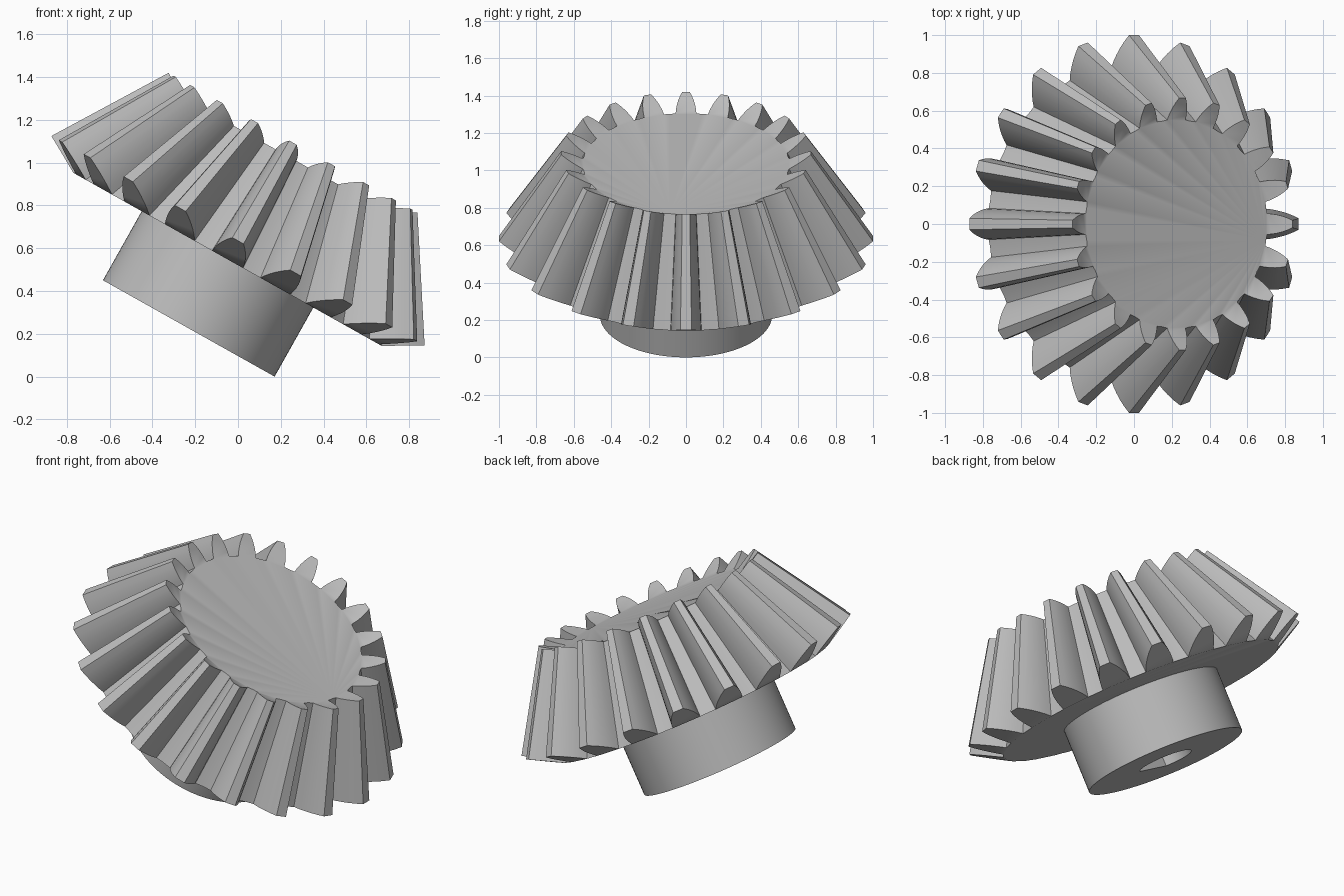
import bpy, bmesh, math
from mathutils import Vector

cube = bpy.data.objects.get("Cube")
if cube:
    bpy.data.objects.remove(cube, do_unlink=True)

TEETH = 20
ROOT_R, TIP_R, TIP_RISE = 0.826, 1.0, 0.10    # large end of the teeth
APEX, SHRINK = 1.677, 0.667                   # pitch cone apex, small end scale
HUB_R, HUB_H, BORE_R = 0.46, 0.37, 0.155
TILT = math.radians(29.3)
BASE = Vector((-0.23, 0, 0.225))

steel = bpy.data.materials.new("steel grey")
steel.use_nodes = True
GREY = (0.5, 0.5, 0.5, 1)
steel.diffuse_color = GREY
steel.node_tree.nodes["Principled BSDF"].inputs["Base Color"].default_value = GREY


def finish(bm, name):
    """Turn a bmesh into a smooth shaded object lying on the tilted axis."""
    bmesh.ops.recalc_face_normals(bm, faces=bm.faces)
    mesh = bpy.data.meshes.new(name)
    bm.to_mesh(mesh)
    bm.free()
    mesh.materials.append(steel)
    obj = bpy.data.objects.new(name, mesh)
    bpy.context.collection.objects.link(obj)
    obj.location = BASE
    obj.rotation_euler = (0, TILT, 0)
    bpy.ops.object.select_all(action='DESELECT')
    obj.select_set(True)
    bpy.context.view_layer.objects.active = obj
    bpy.ops.object.shade_smooth_by_angle(angle=math.radians(30))
    return obj


def strip(bm, a, b):
    """Join two closed rings with quads."""
    for i in range(len(a)):
        j = (i + 1) % len(a)
        bm.faces.new((a[i], a[j], b[j], b[i]))


# Toothed wheel: one flank (height share, half width), mirrored and repeated
flank = [(0, 0.083), (0.2, 0.08), (0.4, 0.073), (0.6, 0.063), (0.8, 0.049), (1, 0.03)]
tooth = [(h, -w) for h, w in flank] + [(h, w) for h, w in reversed(flank)]
bm = bmesh.new()
rings = []
for scale in (1, SHRINK):
    ring, roots = [], []
    for k in range(TEETH):
        a = math.tau * k / TEETH
        out = Vector((math.cos(a), math.sin(a), 0))
        side = Vector((-out.y, out.x, 0))
        verts = []
        for h, w in tooth:
            p = out * (ROOT_R + (TIP_R - ROOT_R) * h) + side * w
            p.z = HUB_H + APEX - (APEX - TIP_RISE * h) * scale
            verts.append(bm.verts.new((p.x * scale, p.y * scale, p.z)))
        bm.faces.new(verts)                    # end face of the tooth
        # middle of the gap after this tooth
        g = a + math.pi / TEETH
        gap = bm.verts.new((ROOT_R * scale * math.cos(g), ROOT_R * scale * math.sin(g),
                            HUB_H + APEX * (1 - scale)))
        ring += verts + [gap]
        roots += [verts[0], verts[-1], gap]
    bm.faces.new(roots)                        # flat disc
    rings.append(ring)
strip(bm, *rings)
finish(bm, "toothed_wheel")

# Hub with a blind bore that has one flat side
bm = bmesh.new()
SEGS = 96


def circle(radius, z, flat=1.0):
    ring = []
    for i in range(SEGS):
        a = math.tau * i / SEGS
        ring.append(bm.verts.new((radius * math.cos(a), radius * max(math.sin(a), -flat), z)))
    return ring


D_FLAT = math.sqrt(0.5)
outer_top, outer_low = circle(HUB_R, HUB_H + 0.004), circle(HUB_R, 0)
bore_low, bore_top = circle(BORE_R, 0, D_FLAT), circle(BORE_R, HUB_H + 0.004, D_FLAT)
loops = [outer_top, outer_low, bore_low, bore_top]
for a, b in zip(loops, loops[1:] + loops[:1]):
    strip(bm, a, b)
finish(bm, "hub")
